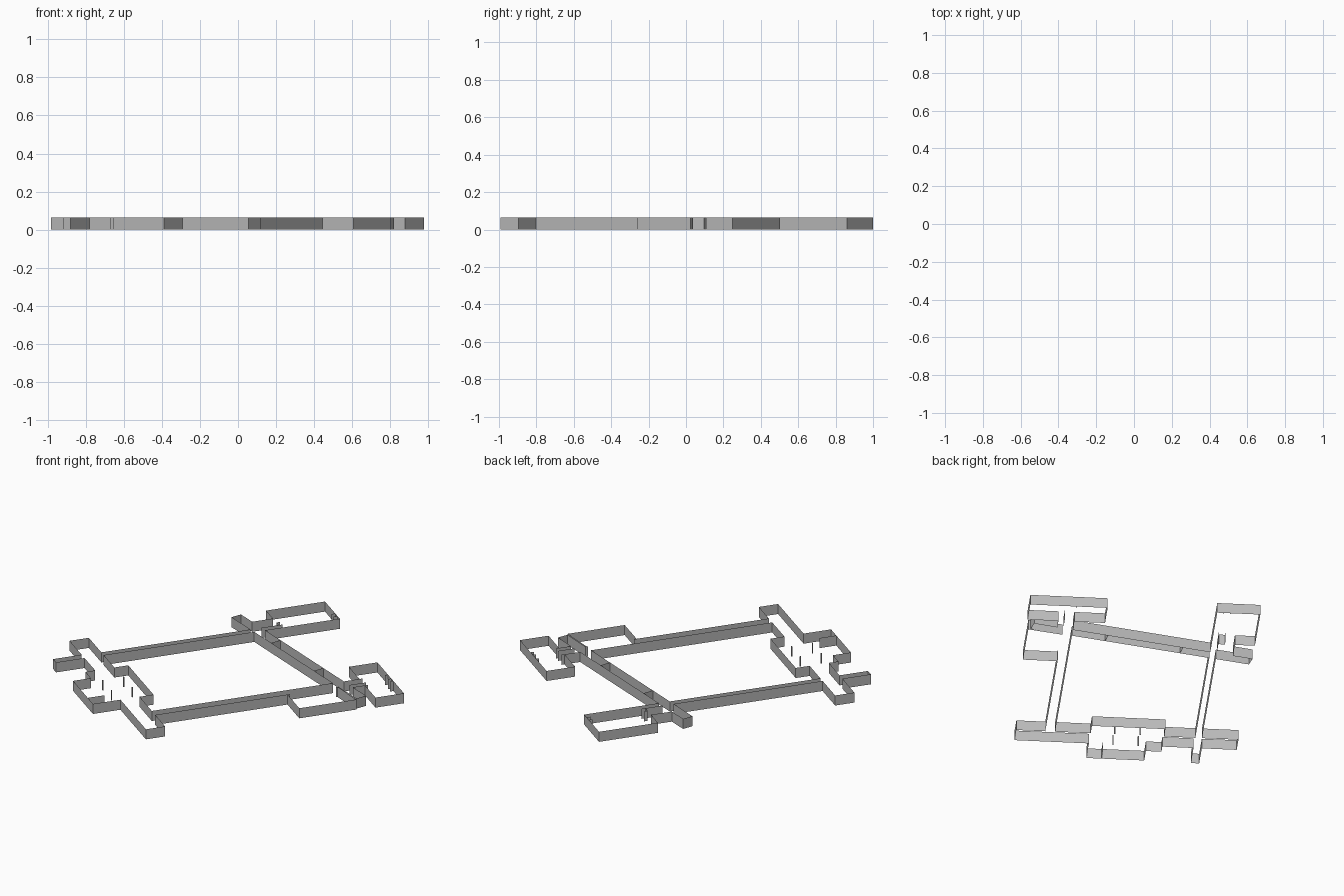
import bpy
import bmesh
import math
from mathutils import Matrix

cube = bpy.data.objects.get("Cube")
if cube:
    bpy.data.objects.remove(cube, do_unlink=True)

HEIGHT = 0.063
TURN = Matrix.Rotation(math.radians(-35), 4, "Z")  # plan is drawn square, then turned

grey = bpy.data.materials.new("wall grey")
grey.use_nodes = True
grey.diffuse_color = (0.5, 0.5, 0.5, 1)
grey.node_tree.nodes["Principled BSDF"].inputs["Base Color"].default_value = (0.5, 0.5, 0.5, 1)


def walls(name, *paths):
    """Raise each plan path (across, along) into a thin sheet of wall."""
    bm = bmesh.new()
    for path in paths:
        for p, q in zip(path, path[1:]):
            corners = [(*p, 0), (*q, 0), (*q, HEIGHT), (*p, HEIGHT)]
            bm.faces.new([bm.verts.new(c) for c in corners])
    bmesh.ops.remove_doubles(bm, verts=bm.verts, dist=0.0001)
    bm.transform(TURN)
    mesh = bpy.data.meshes.new(name)
    bm.to_mesh(mesh)
    bm.free()
    mesh.materials.append(grey)
    obj = bpy.data.objects.new(name, mesh)
    bpy.context.collection.objects.link(obj)


def along(x, *ys):
    """Pieces of a wall running lengthwise; ys are pairs of start and end."""
    return [[(x, a), (x, b)] for a, b in zip(ys[::2], ys[1::2])]


def across(y, *xs):
    """Pieces of a wall running crosswise; xs are pairs of start and end."""
    return [[(a, y), (b, y)] for a, b in zip(xs[::2], xs[1::2])]


def upper(x):
    return 0.407 + 0.231 * x


def lower(x):
    return 0.341 + 0.231 * x


# Shared plan lines
FRONT, BACK = -0.78, -0.664        # front halls
END = 0.764                        # far end of both wings
L0, L1 = -0.446, -0.408            # left corridor
R0, R1, R2 = 0.392, 0.448, 0.483   # right corridor and its side strip
M0, M1 = -0.23, 0.189              # main room
W, E = -0.654, 0.613               # hall ends
NUB = -0.455

# Front halls on both sides of the main room
walls("left_front_hall", *along(W, FRONT, BACK), *across(BACK, W, L0, L1, M0),
      *across(FRONT, W, NUB, L1, M0))
walls("right_front_hall", *along(E, FRONT, BACK), *across(BACK, M1, R0, R1, E),
      *across(FRONT, M1, E))
walls("entry_passage", [(NUB, FRONT), (NUB, -0.952), (L1, -0.952), (L1, FRONT)])

# Main room with its columns and front annex
walls("main_room", *across(-0.58, M0, M1), *along(M0, -0.838, FRONT, BACK, -0.58),
      *along(M1, -0.838, FRONT, BACK, -0.58), *across(-0.838, M0, -0.141))
walls("annex", [(-0.141, -0.838), (-0.141, -0.946), (M1, -0.946), (M1, -0.838)],
      *along(0.102, -0.946, -0.845))
for x in (-0.093, 0.052):
    for y in (-0.784, -0.658):
        s = 0.003
        walls("column", [(x - s, y - s), (x + s, y - s), (x + s, y + s),
                         (x - s, y + s), (x - s, y - s)])

# Long corridors
walls("left_corridor", *along(L0, BACK, lower(L0), upper(L0), 0.43, 0.74, END),
      *along(L1, BACK, lower(L1), upper(L1), END))
walls("right_corridor", *along(R0, BACK, lower(R0), upper(R0), 0.61, 0.745, END),
      *along(R1, BACK, 0.15, 0.43, lower(R1), upper(R1), 0.61, 0.745, END),
      *along(R2, upper(R2), 0.61, 0.745, END))

# Slanted cross corridor with two partitions
walls("cross_corridor",
      [(W, upper(W)), (-0.54, upper(-0.54))],
      [(L1, upper(L1)), (R0, upper(R0))],
      [(R2, upper(R2)), (0.616, upper(0.616))],
      [(-0.638, lower(-0.638)), (L0, lower(L0))],
      [(L1, lower(L1)), (R0, lower(R0))],
      [(R1, lower(R1)), (0.633, lower(0.633))])
for name, x in (("cross_end", -0.638), ("cross_end", 0.633),
                ("partition", -0.236), ("partition", 0.2)):
    walls(name, [(x, lower(x)), (x - 0.016, upper(x - 0.016))])

# Far left room, joined to the corridor by a narrow strip
walls("far_left_room", *across(END, W, L1), *along(W, 0.408, END),
      *across(0.408, W, -0.54, -0.483, L0), *along(-0.483, 0.408, 0.43, 0.74, END))
walls("side_passage", *along(-0.54, upper(-0.54), 0.408))

# Far right rooms on both sides of the corridor
walls("far_right_room", *across(END, 0.217, 0.658), *along(0.217, 0.592, END),
      *across(0.592, 0.217, R0, R2, 0.658), *along(0.658, 0.592, END))

# Room beside the right corridor, with a slanted back wall
walls("side_room", [(R1, 0.136), (0.645, 0.136), (0.645, 0.481), (R1, 0.438)])
